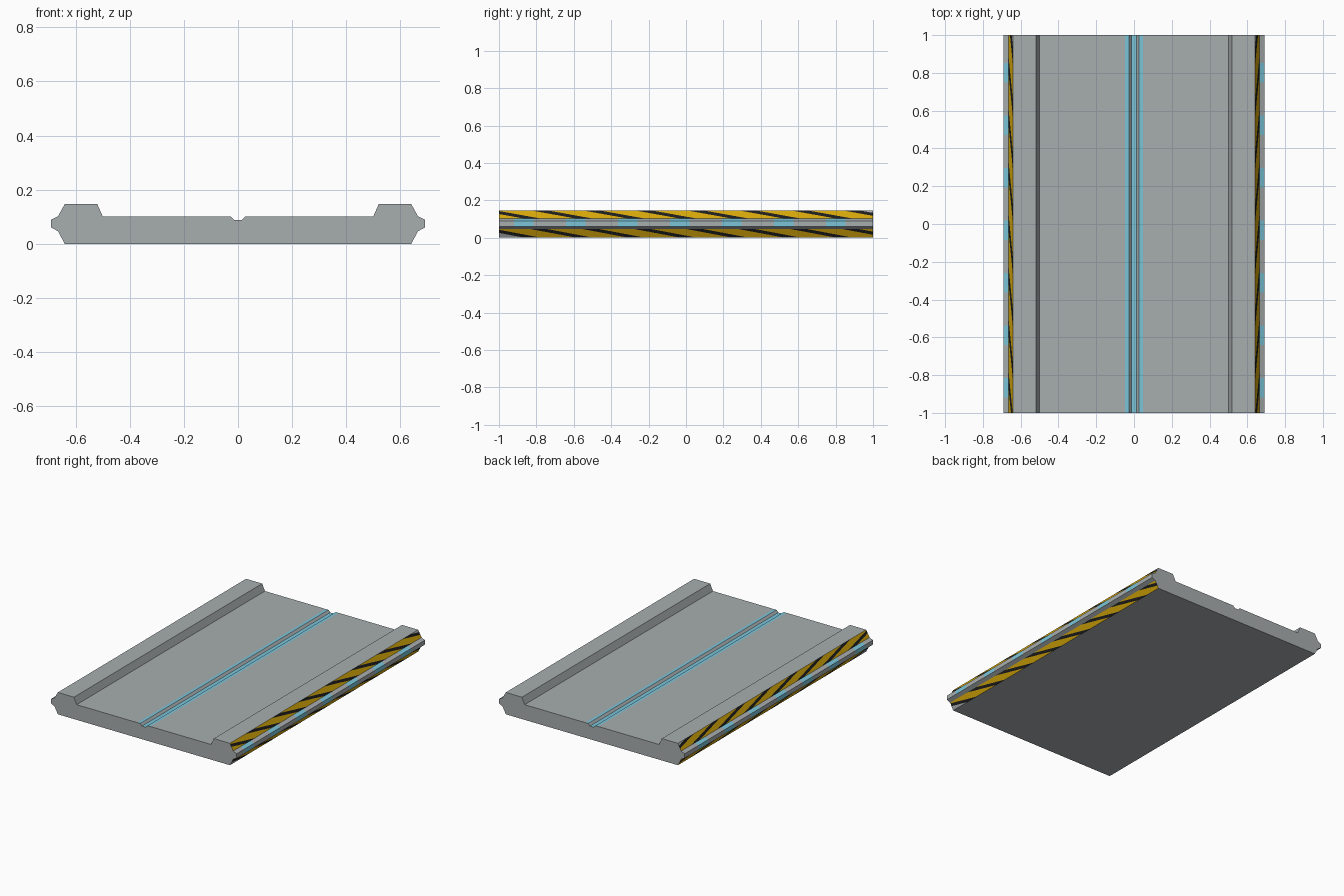
import bpy, bmesh, math
from mathutils import Vector

if "Cube" in bpy.data.objects:
    bpy.data.objects.remove(bpy.data.objects["Cube"])

def material(name, rgb):
    m = bpy.data.materials.new(name)
    m.diffuse_color = (*rgb, 1.0)
    m.use_nodes = True
    m.node_tree.nodes["Principled BSDF"].inputs["Base Color"].default_value = m.diffuse_color
    return m

mats = [material("grey_metal", (0.39, 0.42, 0.43)),
        material("light_blue", (0.20, 0.56, 0.70)),
        material("hazard_yellow", (0.66, 0.38, 0.003)),
        material("hazard_black", (0.012, 0.012, 0.012))]
GREY, BLUE, YELLOW, BLACK = range(4)

# Right half of the cross-section, groove centre to underside
half = [(0.014, 0.088), (0.027, 0.102), (0.048, 0.102), (0.50, 0.102),
        (0.52, 0.147), (0.64, 0.147), (0.665, 0.102), (0.69, 0.09),
        (0.69, 0.06), (0.665, 0.047), (0.64, 0.0)]
profile = half + [(-x, z) for x, z in reversed(half)]
PITCH = 0.278    # spacing of dashes and hazard stripes
LEAN = 0.25      # how far a stripe travels along y across its face
BLACK_PART = 0.32

bm = bmesh.new()
front = [bm.verts.new((x, -1, z)) for x, z in profile]
back = [bm.verts.new((x, 1, z)) for x, z in profile]
bm.faces.new(front)
bm.faces.new(list(reversed(back)))
n = len(profile)
for i in range(n):
    j = (i + 1) % n
    bm.faces.new((front[i], back[i], back[j], front[j]))
bmesh.ops.recalc_face_normals(bm, faces=bm.faces[:])

def is_cap(f):
    return abs(f.normal.y) > 0.9

def faces_between(side, z0, z1):
    """Outer edge faces on one side with their centre in a height band."""
    return [f for f in bm.faces if not is_cap(f)
            and f.calc_center_median().x * side > 0.645
            and z0 < f.calc_center_median().z < z1]

def cut(faces, point, normal):
    geom = set(faces)
    for f in faces:
        geom.update(f.edges)
        geom.update(f.verts)
    bmesh.ops.bisect_plane(bm, geom=list(geom), dist=1e-6,
                           plane_co=point, plane_no=normal)

# Slanted hazard stripes on the upper and lower slopes
for side in (1, -1):
    for z0, z1, x0, x1 in ((0.102, 0.147, 0.665, 0.64), (0.0, 0.047, 0.64, 0.665)):
        top = Vector((side * x1, 0, z1))
        low = Vector((side * x0, LEAN, z0))
        across = Vector((side * (z1 - z0), 0, -(x1 - x0)))
        normal = across.cross(low - top).normalized()
        for k in range(-6, 6):
            for edge in (0, BLACK_PART):
                shift = Vector((0, (k + edge) * PITCH, 0))
                cut(faces_between(side, z0, z1), top + shift, normal)
        for f in faces_between(side, z0, z1):
            c = f.calc_center_median()
            phase = ((c.y - LEAN * (z1 - c.z) / (z1 - z0)) / PITCH) % 1
            f.material_index = BLACK if phase < BLACK_PART else YELLOW

# Blue light dashes along the outer rim
DASH = 0.104
for side in (1, -1):
    for k in range(-3, 4):
        mid = -0.033 + k * PITCH
        for y in (mid - DASH / 2, mid + DASH / 2):
            cut(faces_between(side, 0.06, 0.101), Vector((0, y, 0)), Vector((0, 1, 0)))
    for f in faces_between(side, 0.06, 0.101):
        y = f.calc_center_median().y + 0.033
        if abs(y - round(y / PITCH) * PITCH) < DASH / 2:
            f.material_index = BLUE

# Blue lines beside and in the centre groove
for f in bm.faces:
    c = f.calc_center_median()
    if f.normal.z > 0.9 and abs(c.x) < 0.045:
        f.material_index = BLUE

mesh = bpy.data.meshes.new("floor_panel")
bm.to_mesh(mesh)
bm.free()
for m in mats:
    mesh.materials.append(m)
panel = bpy.data.objects.new("floor_panel", mesh)
bpy.context.collection.objects.link(panel)
